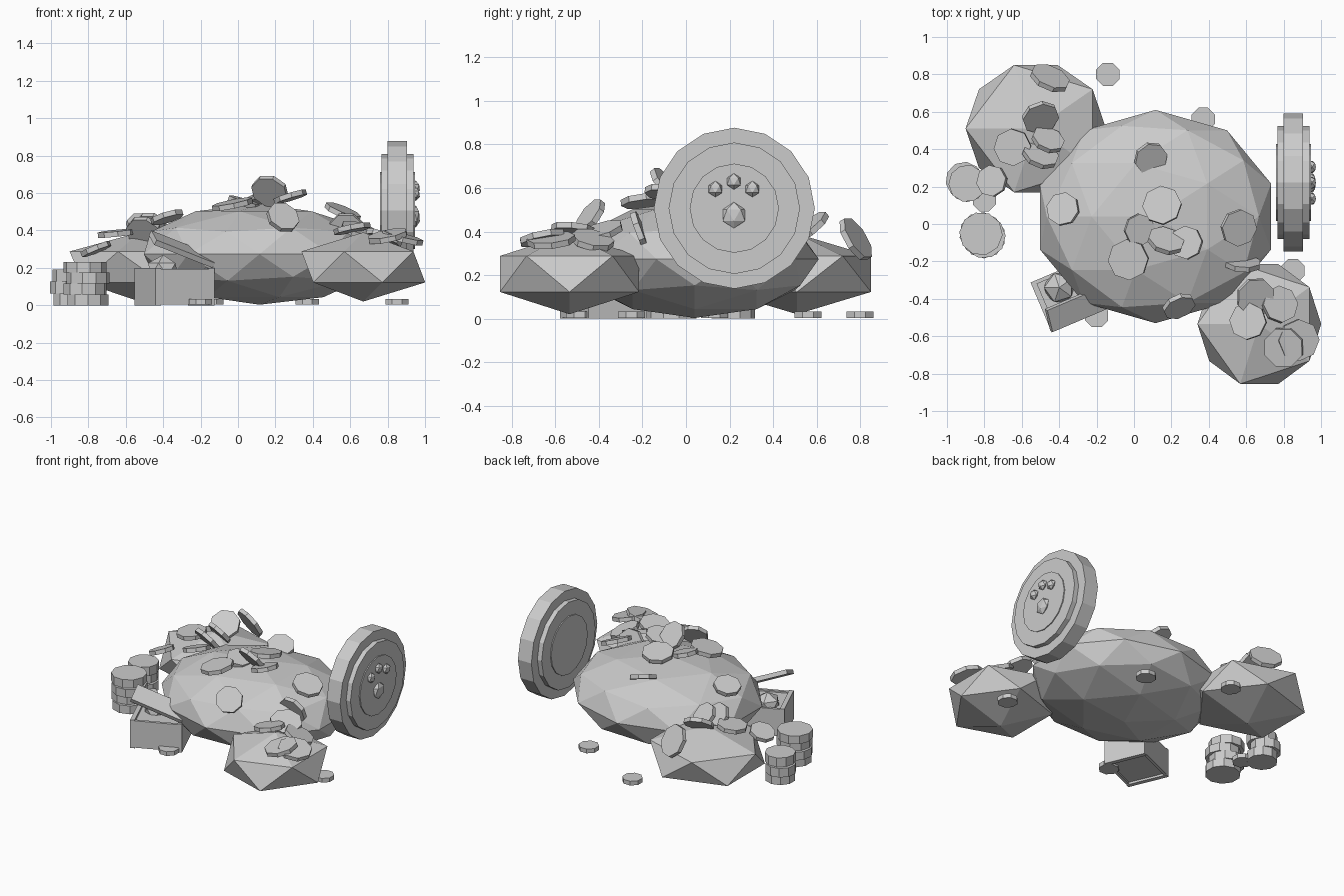
import bpy
from math import pi, radians, cos, sin
from mathutils import Vector, Matrix

if "Cube" in bpy.data.objects:
    bpy.data.objects.remove(bpy.data.objects["Cube"])

grey = bpy.data.materials.new("plain grey")
grey.use_nodes = True
colour = (0.6, 0.6, 0.6, 1)
grey.diffuse_color = colour
grey.node_tree.nodes["Principled BSDF"].inputs["Base Color"].default_value = colour


def finish(name):
    ob = bpy.context.object
    ob.name = name
    ob.data.materials.append(grey)
    return ob


def blob(name, loc, scale, detail=1):
    bpy.ops.mesh.primitive_ico_sphere_add(subdivisions=detail, radius=1, location=loc, rotation=(0, 0, pi))
    ob = finish(name)
    ob.scale = scale
    return ob


def disc(name, loc, radius, depth, sides=8, normal=(0, 0, 1), spin=0):
    bpy.ops.mesh.primitive_cylinder_add(vertices=sides, radius=radius, depth=depth)
    ob = finish(name)
    turn = Vector(normal).to_track_quat('Z', 'Y').to_matrix().to_4x4()
    ob.matrix_world = Matrix.Translation(loc) @ turn @ Matrix.Rotation(spin, 4, 'Z')
    return ob


def box(name, loc, size, rot):
    bpy.ops.mesh.primitive_cube_add(size=1, location=loc, rotation=rot)
    ob = finish(name)
    ob.scale = size
    return ob


# Heaps of treasure
blob("main_heap", (0.115, 0.04, 0.273), (0.65, 0.57, 0.27), 2)
blob("front_heap", (0.67, -0.535, 0.205), (0.37, 0.376, 0.185))
blob("back_heap", (-0.525, 0.51, 0.205), (0.42, 0.4, 0.185))

# Giant coin standing on edge, with raised faces and studs
for name, radius, depth in (("rim", 0.37, 0.105), ("face", 0.302, 0.172), ("centre", 0.205, 0.186)):
    disc("giant_coin_" + name, (0.852, 0.222, 0.507), radius, depth, 16, (1, 0, 0))
for i, (y, z, r) in enumerate(((0.135, 0.595, 0.037), (0.22, 0.63, 0.037), (0.305, 0.595, 0.037), (0.22, 0.475, 0.06))):
    blob(f"coin_stud_{i}", (0.95, y, z), (0.025, r, r))

# Neat stacks of coins
for name, x, y, r, count, step in (("big_stack", -0.81, -0.06, 0.116, 4, 0.058), ("small_stack", -0.9, 0.225, 0.1, 3, 0.064)):
    for i in range(count):
        shift = 0.008 * (-1) ** i
        disc(f"{name}_{i}", (x + shift, y - shift, step * (i + 0.5)), r, step, 10, spin=i * 0.5)

# Coins lying on the ground
for i, (x, y) in enumerate(((-0.14, 0.8), (0.37, 0.56), (0.85, -0.25), (-0.8, 0.13), (-0.2, -0.49))):
    disc(f"ground_coin_{i}", (x, y, 0.018), 0.067, 0.03, spin=pi / 8)

# Coins tilted on the main heap: x, y, z, radius, lean x, lean y
tilted = [
    (-0.38, 0.08, 0.47, 0.09, -0.3, 0.2), (0.09, 0.35, 0.51, 0.09, 0.3, -0.4),
    (0.15, 0.1, 0.57, 0.105, -0.1, 0.2), (0.03, -0.03, 0.55, 0.085, 0.3, -0.1),
    (0.17, -0.09, 0.61, 0.1, 0.4, 1.2), (0.28, -0.1, 0.58, 0.09, -0.3, 0.1),
    (-0.03, -0.19, 0.54, 0.11, -0.2, -0.1), (0.56, -0.02, 0.5, 0.1, 0.4, -0.2),
    (0.58, -0.21, 0.40, 0.1, 0.2, 2.6), (0.24, -0.44, 0.47, 0.09, 0.6, -1.3),
    # Front heap
    (0.65, -0.39, 0.40, 0.105, 0.3, -0.3), (0.61, -0.52, 0.41, 0.1, -0.2, 0.1),
    (0.78, -0.43, 0.36, 0.1, 0.4, 0.2), (0.8, -0.66, 0.37, 0.11, -0.2, -0.2),
    (0.88, -0.62, 0.36, 0.112, 0.25, -0.1),
    # Back heap
    (-0.45, 0.78, 0.365, 0.11, 0.7, 1.6), (-0.5, 0.57, 0.42, 0.1, 0.3, -0.8),
    (-0.65, 0.41, 0.385, 0.1, -0.1, -0.05), (-0.46, 0.45, 0.42, 0.09, 0.5, 1.1),
    (-0.5, 0.37, 0.39, 0.1, 0.5, 1.2), (-0.76, 0.23, 0.30, 0.085, -0.4, 0.1)]
for i, (x, y, z, r, lx, ly) in enumerate(tilted):
    disc(f"loose_coin_{i}", (x, y, z), r, 0.028, normal=(lx, ly, 1), spin=pi / 8)

# Chest with rim strips, treasure inside and a propped lid
angle = radians(23)
along, across = Vector((cos(angle), sin(angle), 0)), Vector((-sin(angle), cos(angle), 0))
middle = Vector((-0.34, -0.38, 0.1))
box("chest_body", middle, (0.32, 0.27, 0.17), (0, 0, angle))
for side in (-1, 1):
    box(f"chest_end_{side}", middle + along * side * 0.155, (0.03, 0.29, 0.2), (0, 0, angle))
    box(f"chest_side_{side}", middle + across * side * 0.135, (0.33, 0.02, 0.19), (0, 0, angle))
blob("chest_gem", (-0.4, -0.34, 0.19), (0.09, 0.09, 0.08))
box("chest_lid", (-0.3, -0.45, 0.30), (0.36, 0.13, 0.03), (radians(25), radians(20), angle))
